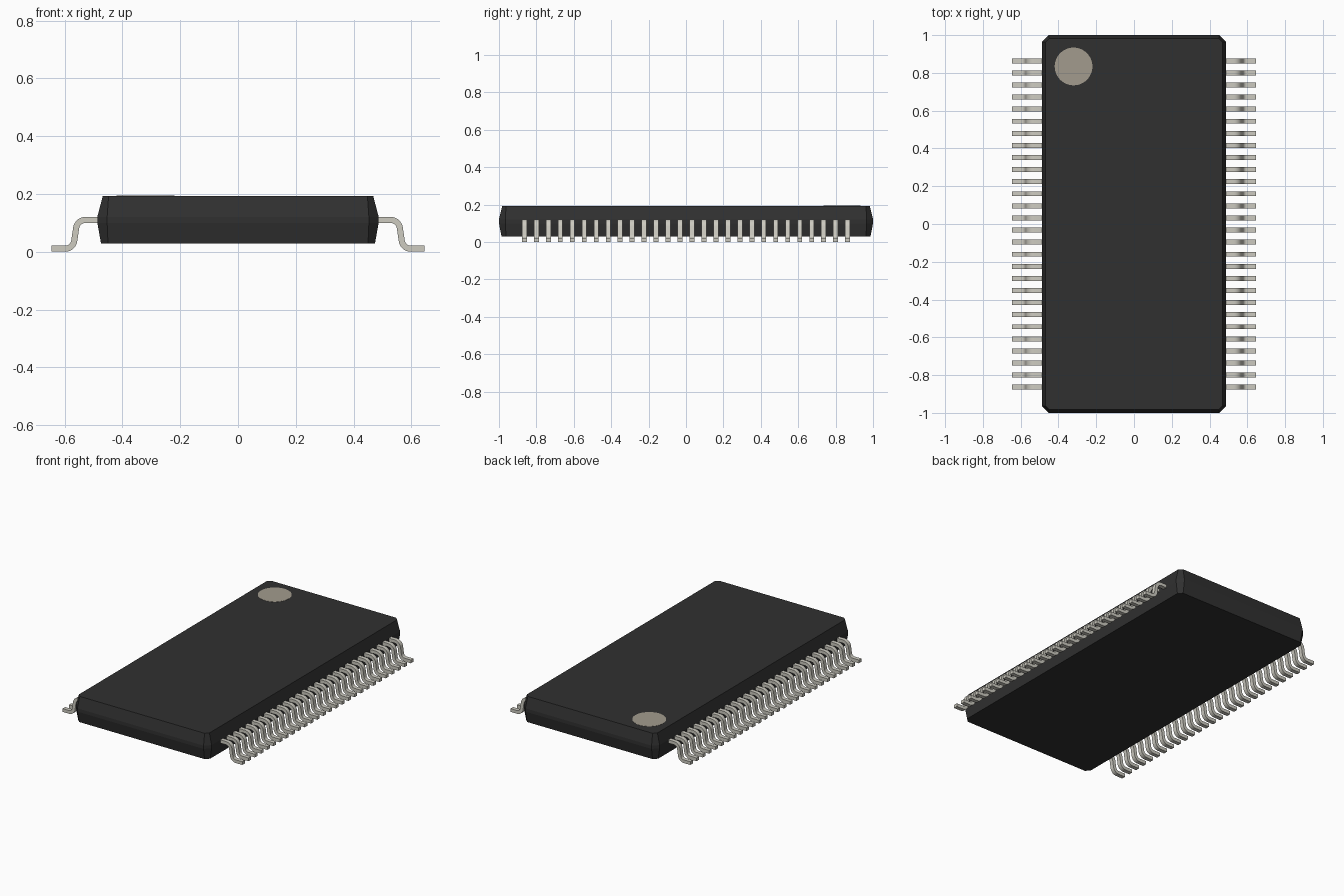
import bpy, bmesh, math
from mathutils import Vector

cube = bpy.data.objects.get("Cube")
if cube:
    bpy.data.objects.remove(cube, do_unlink=True)


def material(name, rgb, rough=0.6):
    m = bpy.data.materials.new(name)
    m.use_nodes = True
    m.diffuse_color = (*rgb, 1)
    bsdf = m.node_tree.nodes["Principled BSDF"]
    bsdf.inputs["Base Color"].default_value = (*rgb, 1)
    bsdf.inputs["Roughness"].default_value = rough
    return m


black = material("black plastic", (0.030, 0.030, 0.030))
metal = material("pale tin", (0.61, 0.595, 0.53))
beige = material("beige mark", (0.36, 0.33, 0.27))


def finish(bm, name, mat):
    bmesh.ops.recalc_face_normals(bm, faces=bm.faces)
    mesh = bpy.data.meshes.new(name)
    bm.to_mesh(mesh)
    bm.free()
    mesh.materials.append(mat)
    ob = bpy.data.objects.new(name, mesh)
    bpy.context.collection.objects.link(ob)
    return ob


# Body: chamfered rectangles lofted upward, widest at the middle band
def octagon(hx, hy, c):
    q = [(hx, hy - c), (hx - c, hy), (c - hx, hy), (-hx, hy - c)]
    return q + [(-x, -y) for x, y in q]


bm = bmesh.new()
rings = []
for z, hx, hy, c in [(0.028, 0.474, 0.986, 0.024), (0.100, 0.487, 1.0, 0.034),
                     (0.121, 0.487, 1.0, 0.034), (0.193, 0.468, 0.982, 0.020)]:
    rings.append([bm.verts.new((x, y, z)) for x, y in octagon(hx, hy, c)])
for low, high in zip(rings, rings[1:]):
    for i in range(8):
        j = (i + 1) % 8
        bm.faces.new((low[i], low[j], high[j], high[i]))
bm.faces.new(rings[0])
bm.faces.new(rings[-1])
finish(bm, "body", black)

# Round mark near one corner of the top face
bm = bmesh.new()
bmesh.ops.create_cone(bm, cap_ends=True, segments=48, radius1=0.1, radius2=0.1, depth=0.002)
bmesh.ops.translate(bm, verts=bm.verts, vec=(-0.32, 0.834, 0.193))
finish(bm, "corner_mark", beige)


# Leads: gull-wing strip with filleted bends
def fillet(a, p, b, r, n=7):
    u, v = (a - p).normalized(), (b - p).normalized()
    half = u.angle(v) / 2
    centre = p + (u + v).normalized() * (r / math.sin(half))
    t1, t2 = p + u * r / math.tan(half), p + v * r / math.tan(half)
    d1, d2 = t1 - centre, t2 - centre
    pts = []
    for i in range(n + 1):
        k = i / n
        ang = math.pi - 2 * half
        d = (d1 * math.sin((1 - k) * ang) + d2 * math.sin(k * ang)) / math.sin(ang)
        pts.append((centre + d, d.normalized()))
    return pts


T, W, COUNT, PITCH = 0.021, 0.026, 28, 0.064
start, top, foot, end = (Vector(p) for p in
                         [(0.465, 0.1105), (0.556, 0.1105), (0.571, 0.0105), (0.645, 0.0105)])
up = Vector((0, 1))
path = [(start, up)] + fillet(start, top, foot, 0.033)
path += [(p, -n) for p, n in fillet(top, foot, end, 0.031)] + [(end, up)]

bm = bmesh.new()
y0 = -PITCH * (COUNT - 1) / 2
sections = []
for p, n in path:
    a, b = p + n * T / 2, p - n * T / 2
    sections.append([bm.verts.new((q.x, y0 + s * W / 2, q.y))
                     for q, s in ((a, -1), (a, 1), (b, 1), (b, -1))])
for s, t in zip(sections, sections[1:]):
    for i in range(4):
        j = (i + 1) % 4
        bm.faces.new((s[i], s[j], t[j], t[i]))
bm.faces.new(sections[0])
bm.faces.new(sections[-1])
leads = finish(bm, "leads", metal)

bpy.ops.object.select_all(action="DESELECT")
leads.select_set(True)
bpy.context.view_layer.objects.active = leads
bpy.ops.object.shade_smooth_by_angle(angle=math.radians(35))

# Repeat along the side, then mirror to the other side
arr = leads.modifiers.new("row", "ARRAY")
arr.count = COUNT
arr.use_relative_offset = False
arr.use_constant_offset = True
arr.constant_offset_displace = (0, PITCH, 0)
leads.modifiers.new("both_sides", "MIRROR").use_axis[0] = True
